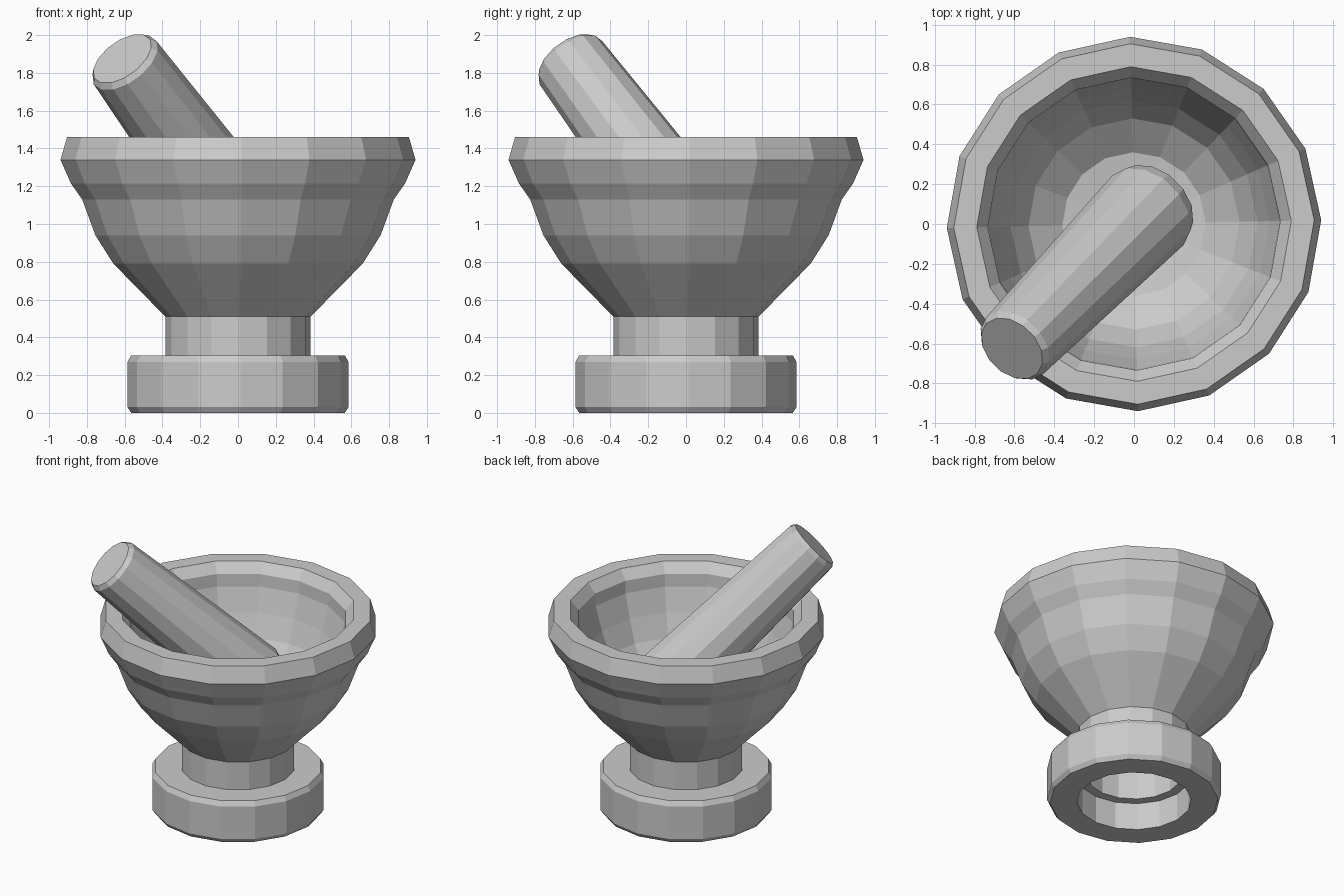
import bpy, bmesh, math
from mathutils import Vector

if "Cube" in bpy.data.objects:
    bpy.data.objects.remove(bpy.data.objects["Cube"], do_unlink=True)

STONE = (0.6, 0.6, 0.6, 1)
stone = bpy.data.materials.new("grey stone")
stone.use_nodes = True
stone.diffuse_color = STONE
stone.node_tree.nodes["Principled BSDF"].inputs["Base Color"].default_value = STONE


def lathe(name, profile, sides, turn=0.0, loop=False):
    """Spin (radius, height) points around z; radius 0 becomes a single pole."""
    bm = bmesh.new()
    rings = []
    for r, z in profile:
        if r == 0:
            rings.append([bm.verts.new((0, 0, z))] * sides)
        else:
            angles = [turn + math.tau * i / sides for i in range(sides)]
            rings.append([bm.verts.new((r * math.cos(a), r * math.sin(a), z)) for a in angles])
    pairs = list(zip(rings, rings[1:]))
    if loop:
        pairs.append((rings[-1], rings[0]))
    for low, high in pairs:
        for i in range(sides):
            j = (i + 1) % sides
            corners = list(dict.fromkeys([low[i], low[j], high[j], high[i]]))
            bm.faces.new(corners)
    bmesh.ops.recalc_face_normals(bm, faces=bm.faces)
    mesh = bpy.data.meshes.new(name)
    bm.to_mesh(mesh)
    bm.free()
    mesh.materials.append(stone)
    obj = bpy.data.objects.new(name, mesh)
    bpy.context.collection.objects.link(obj)
    return obj


SIDES = 16
TURN = math.radians(1.2)

# Foot ring, open underneath
lathe("foot_ring", [(0.385, 0), (0.565, 0), (0.585, 0.03), (0.585, 0.27),
                    (0.565, 0.305), (0.36, 0.305), (0.385, 0.2)], SIDES, TURN, loop=True)

# Hollow neck between foot and bowl
lathe("neck", [(0.385, 0.2), (0.385, 0.51), (0.32, 0.51), (0.32, 0.2)], SIDES, TURN, loop=True)

# Bowl: outside wall, thick lip, then inside wall down to the floor
lathe("bowl", [(0, 0.51), (0.385, 0.51), (0.66, 0.79), (0.755, 0.94), (0.825, 1.13),
               (0.885, 1.215), (0.9, 1.25), (0.94, 1.34), (0.905, 1.46),
               (0.79, 1.46), (0.735, 1.39), (0.73, 1.3), (0.68, 1.13), (0.62, 0.97),
               (0.53, 0.83), (0.36, 0.7), (0, 0.65)], SIDES, TURN)

# Pestle leaning on the lip, thicker at its working end
top, tip = Vector((-0.613, -0.625, 1.875)), Vector((0.12, 0.12, 0.88))
length = (top - tip).length
pestle = lathe("pestle", [(0, 0), (0.17, 0), (0.225, 0.03), (0.25, 0.1),
                          (0.202, length - 0.03), (0.18, length), (0, length)], 14)
pestle.location = tip
pestle.rotation_euler = (top - tip).to_track_quat('Z', 'Y').to_euler()
